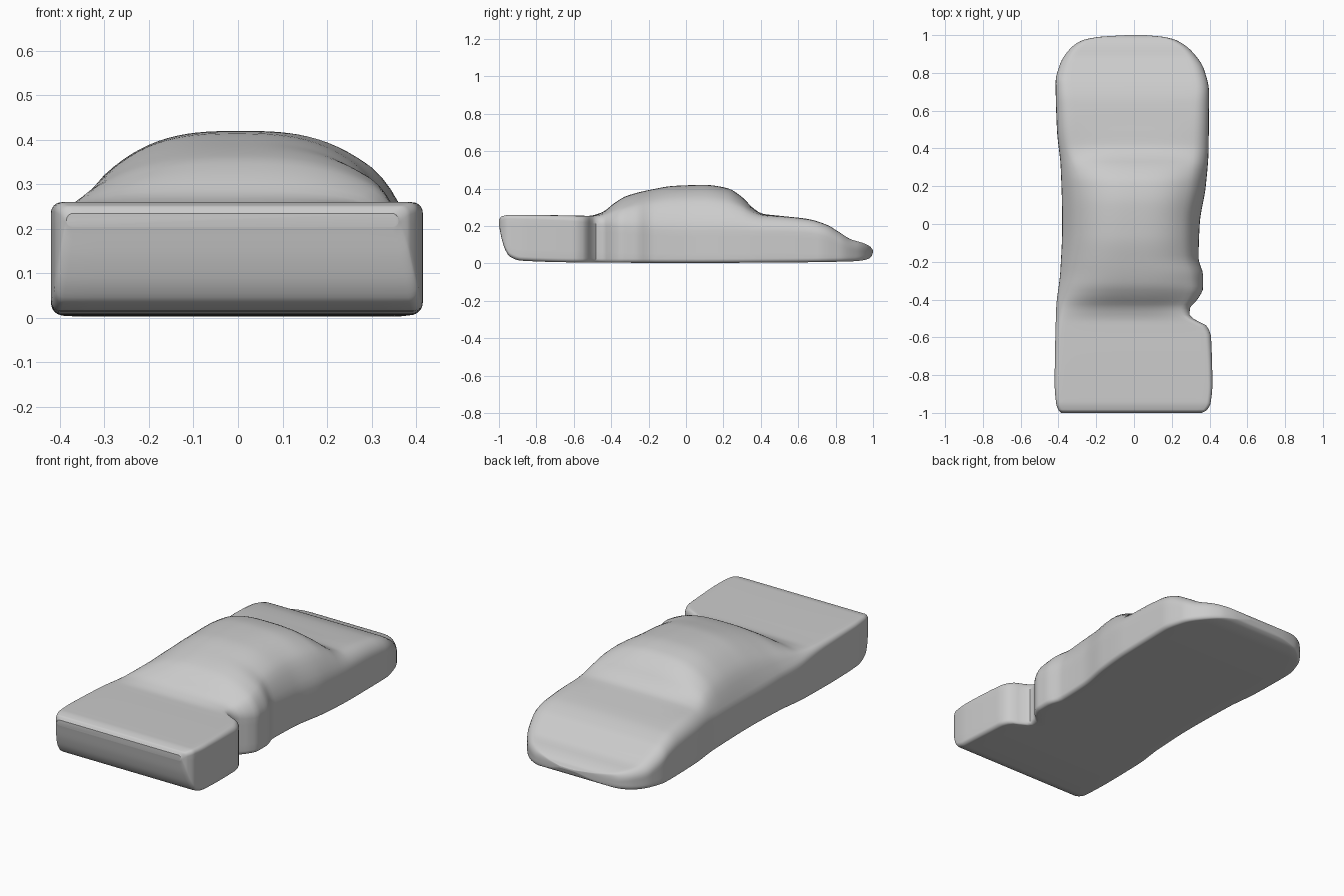
import bpy, bmesh, math

if "Cube" in bpy.data.objects:
    bpy.data.objects.remove(bpy.data.objects["Cube"])

# Guide curves along the length: (y, value)
LEFT = [(-1, -.385), (-.985, -.40), (-.95, -.412), (-.85, -.42), (-.45, -.412), (-.25, -.39), (0, -.38),
        (.3, -.388), (.5, -.408), (.75, -.415), (.85, -.39), (.92, -.345), (.97, -.28), (.99, -.19), (1, -.04)]
RIGHT = [(-1, .36), (-.985, .385), (-.95, .405), (-.85, .415), (-.6, .408), (-.54, .385), (-.51, .33),
         (-.485, .295), (-.45, .295), (-.4, .335), (-.34, .365), (-.27, .365), (-.18, .342), (0, .348),
         (.2, .38), (.4, .395), (.7, .397), (.82, .37), (.91, .31), (.97, .23), (.99, .16), (1, .06)]
BOTTOM = [(-1, .205), (-.985, .13), (-.965, .07), (-.94, .035), (-.88, .015), (-.6, .006), (0, .003),
          (.6, .006), (.9, .012), (.96, .02), (.99, .035), (1, .06)]
ROOF = [(-1, .235), (-.985, .252), (-.94, .26), (-.7, .258), (-.52, .255), (-.45, .273), (-.38, .325),
        (-.32, .36), (-.2, .392), (-.06, .415), (.1, .42), (.22, .403), (.3, .355), (.36, .295), (.41, .266),
        (.5, .255), (.65, .238), (.75, .208), (.82, .167), (.88, .13), (.95, .108), (.985, .09), (1, .07)]
BELT = [(-1, .235), (-.985, .252), (-.94, .26), (-.55, .254), (-.4, .25), (0, .245), (.4, .25), (.5, .25),
        (.65, .236), (.75, .207), (.82, .166), (.88, .13), (.95, .108), (.985, .09), (1, .07)]
SHOULDER = [(-1, .02), (-.6, .03), (-.35, .06), (0, .08), (.5, .08), (.8, .06), (1, .03)]


def curve(pts):
    """Smooth monotone interpolation through guide points."""
    h = [b[0] - a[0] for a, b in zip(pts, pts[1:])]
    d = [(b[1] - a[1]) / k for a, b, k in zip(pts, pts[1:], h)]
    m = [d[0]] + [2 * a * b / (a + b) if a * b > 0 else 0 for a, b in zip(d, d[1:])] + [d[-1]]

    def f(y):
        i = 0
        while i < len(h) - 1 and y > pts[i + 1][0]:
            i += 1
        t = (y - pts[i][0]) / h[i]
        return ((2*t**3 - 3*t*t + 1) * pts[i][1] + (t**3 - 2*t*t + t) * h[i] * m[i]
                + (3*t*t - 2*t**3) * pts[i + 1][1] + (t**3 - t*t) * h[i] * m[i + 1])
    return f


left, right, bottom, roof, belt, shoulder = map(curve, (LEFT, RIGHT, BOTTOM, ROOF, BELT, SHOULDER))


def section(y):
    """Rounded box cross-section with a cabin hump added to its top."""
    l, r, b, s = left(y), right(y), bottom(y), belt(y)
    rise = max(0, roof(y) - s)
    rt = min(shoulder(y), .5 * (s - b), .45 * (r - l))
    rb = min(.022, .4 * (s - b), .4 * (r - l))
    pts = []

    def arc(cx, cz, rad, a0, n=6):
        for i in range(n + 1):
            a = math.radians(a0 + 90 * i / n)
            pts.append((cx + rad * math.cos(a), cz + rad * math.sin(a)))

    def line(x0, z0, x1, z1, n):
        for i in range(1, n):
            pts.append((x0 + (x1 - x0) * i / n, z0 + (z1 - z0) * i / n))

    arc(r - rb, b + rb, rb, -90)
    line(r, b + rb, r, s - rt, 5)
    arc(r - rt, s - rt, rt, 0)
    line(r - rt, s, l + rt, s, 28)
    arc(l + rt, s - rt, rt, 90)
    line(l, s - rt, l, b + rb, 5)
    arc(l + rb, b + rb, rb, 180)
    line(l + rb, b, r - rb, b, 12)
    c, hw = (l + r) / 2 + .015, (r - l) / 2
    out = []
    for x, z in pts:
        u = min(1, abs(x - c) / hw)
        w = max(0, min(1, (z - b) / (s - b) * 1.5 - .5))
        out.append((x, y, z + rise * w * (1 - u ** 2.9)))
    return out


# Car body: sections lofted from front to back
bm = bmesh.new()
N = 150
rings = [[bm.verts.new(p) for p in section(-math.cos(math.pi * i / N))] for i in range(N + 1)]
for a, b in zip(rings, rings[1:]):
    for k in range(len(a)):
        j = (k + 1) % len(a)
        bm.faces.new((a[k], a[j], b[j], b[k]))
bm.faces.new(rings[0])
bm.faces.new(rings[-1])
bmesh.ops.recalc_face_normals(bm, faces=bm.faces[:])
mesh = bpy.data.meshes.new("car_body")
bm.to_mesh(mesh)
bm.free()
car = bpy.data.objects.new("car_body", mesh)
bpy.context.collection.objects.link(car)
bpy.context.view_layer.objects.active = car
car.select_set(True)
bpy.ops.object.shade_smooth_by_angle(angle=math.radians(40))
